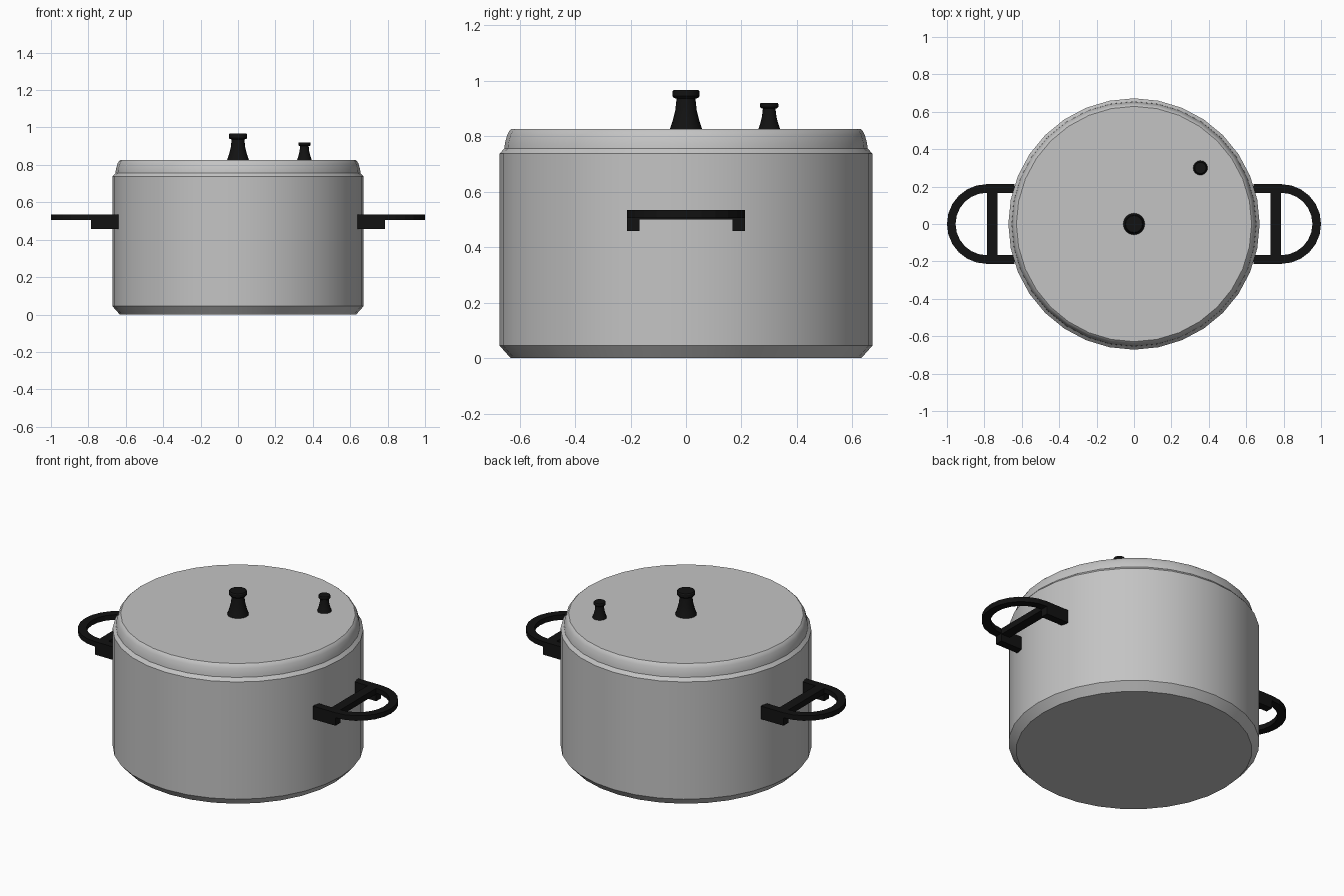
import bpy, bmesh, math

cube = bpy.data.objects.get("Cube")
if cube:
    bpy.data.objects.remove(cube, do_unlink=True)


def material(name, value):
    mat = bpy.data.materials.new(name)
    mat.use_nodes = True
    color = (value, value, value, 1)
    mat.diffuse_color = color
    mat.node_tree.nodes["Principled BSDF"].inputs["Base Color"].default_value = color
    return mat


steel = material("brushed steel", 0.55)
black = material("black plastic", 0.006)


def finish(bm, name, mat, angle=None):
    bmesh.ops.recalc_face_normals(bm, faces=bm.faces)
    mesh = bpy.data.meshes.new(name)
    bm.to_mesh(mesh)
    bm.free()
    mesh.materials.append(mat)
    obj = bpy.data.objects.new(name, mesh)
    bpy.context.collection.objects.link(obj)
    if angle:
        bpy.ops.object.select_all(action="DESELECT")
        bpy.context.view_layer.objects.active = obj
        obj.select_set(True)
        bpy.ops.object.shade_smooth_by_angle(angle=math.radians(angle))
    return obj


def lathe(name, profile, sides, mat, location=(0, 0, 0), scale=1):
    """Turn a (radius, height) profile into a closed solid."""
    bm = bmesh.new()
    rings = []
    for r, z in profile:
        angles = [2 * math.pi * i / sides for i in range(sides)]
        rings.append([bm.verts.new((r * scale * math.cos(a), r * scale * math.sin(a), z * scale))
                      for a in angles])
    for low, high in zip(rings, rings[1:]):
        for i in range(sides):
            j = (i + 1) % sides
            bm.faces.new((low[i], low[j], high[j], high[i]))
    bm.faces.new(rings[0])
    bm.faces.new(rings[-1])
    obj = finish(bm, name, mat, 30)
    obj.location = location
    return obj


def box(name, low, high, mat):
    bm = bmesh.new()
    bmesh.ops.create_cube(bm, size=1)
    for v in bm.verts:
        v.co = [(a + b) / 2 + c * (b - a) for a, b, c in zip(low, high, v.co)]
    return finish(bm, name, mat)


# Pot body and lid
lathe("pot_body", [(0.632, 0), (0.672, 0.045), (0.672, 0.738), (0.652, 0.76)], 32, steel)
lathe("lid", [(0.655, 0.757), (0.653, 0.775), (0.645, 0.805), (0.637, 0.82), (0.629, 0.827)],
      32, steel)

# Lid knob and the smaller pressure valve
knob = [(0.058, 0), (0.048, 0.03), (0.039, 0.065), (0.034, 0.109),
        (0.044, 0.112), (0.049, 0.118), (0.049, 0.134), (0.045, 0.14)]
lathe("lid_knob", knob, 16, black, (0, 0, 0.827))
lathe("pressure_valve", knob, 16, black, (0.355, 0.3, 0.827), 0.67)

# Side handles: D-shaped loop, crossbar and two mounting blocks
TOP, CENTRE, OUTER, INNER = 0.535, 0.787, 0.213, 0.167


def handle(side, s):
    bm = bmesh.new()
    steps = 12
    sections = []
    for i in range(steps + 1):
        a = math.pi * (i / steps - 0.5)
        sections.append([bm.verts.new((s * (CENTRE + r * math.cos(a)), r * math.sin(a), z))
                         for r, z in ((INNER, 0.505), (OUTER, 0.505), (OUTER, TOP), (INNER, TOP))])
    for a, b in zip(sections, sections[1:]):
        for i in range(4):
            j = (i + 1) % 4
            bm.faces.new((a[i], a[j], b[j], b[i]))
    bm.faces.new(sections[0])
    bm.faces.new(sections[-1])
    finish(bm, side + "_handle_loop", black)

    x0, x1, x2 = sorted((s * 0.639, s * CENTRE)) + [s * 0.73]
    bar = sorted((x2, s * CENTRE))
    box(side + "_handle_crossbar", (bar[0], -INNER, 0.5), (bar[1], INNER, TOP), black)
    for end, y0, y1 in (("front", -OUTER, -INNER), ("back", INNER, OUTER)):
        box(f"{side}_handle_{end}_block", (x0, y0, 0.458), (x1, y1, TOP), black)


handle("left", 1)
handle("right", -1)
